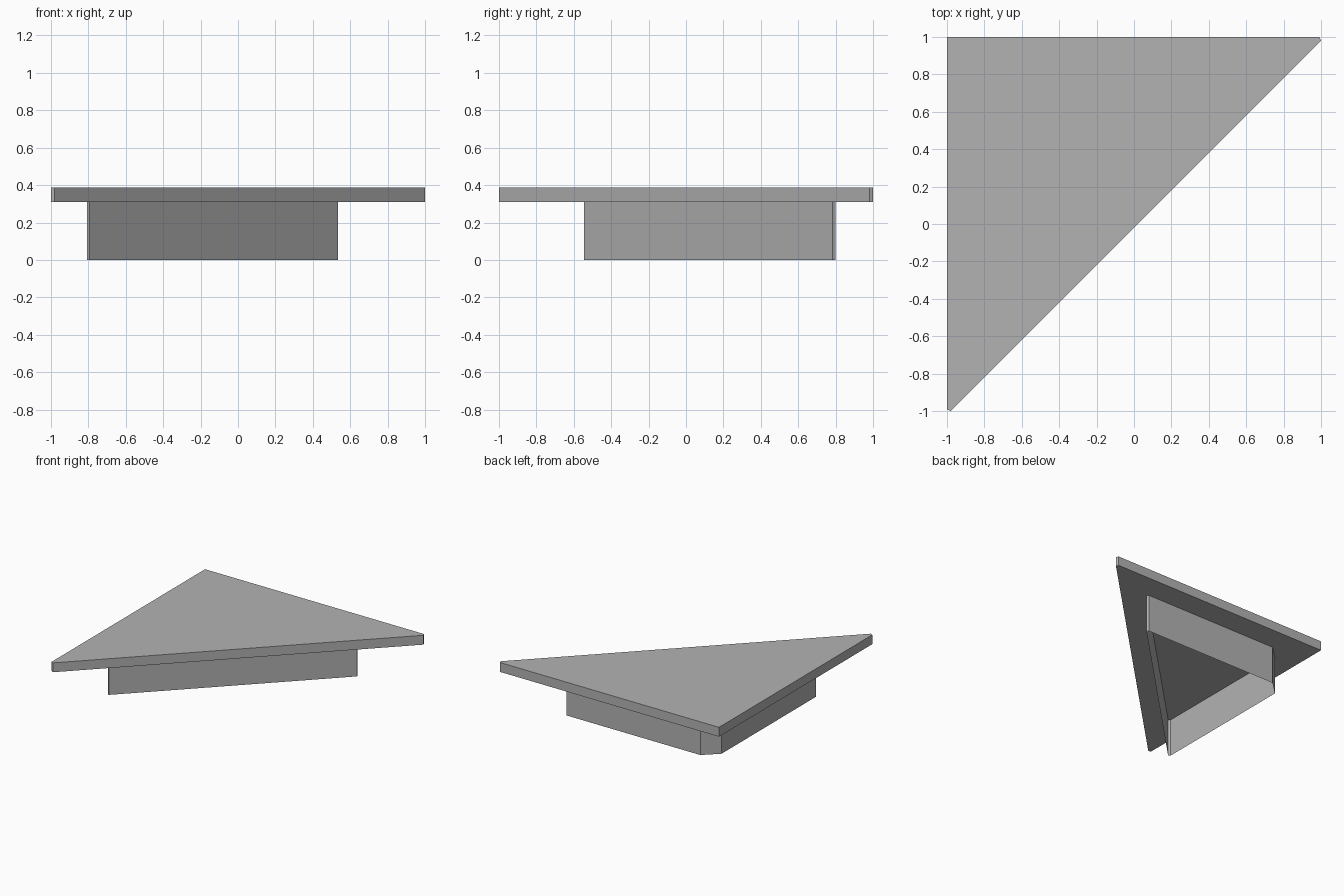
import bpy
import bmesh

cube = bpy.data.objects.get("Cube")
if cube:
    bpy.data.objects.remove(cube, do_unlink=True)

grey = bpy.data.materials.new("light_grey")
grey.use_nodes = True
grey.diffuse_color = (0.45, 0.45, 0.45, 1)
grey.node_tree.nodes["Principled BSDF"].inputs["Base Color"].default_value = (0.45, 0.45, 0.45, 1)


def extrude_outline(name, outline, z0, z1, capped):
    """Raise a plan outline from z0 to z1, with or without end caps."""
    bm = bmesh.new()
    low = [bm.verts.new((x, y, z0)) for x, y in outline]
    high = [bm.verts.new((x, y, z1)) for x, y in outline]
    n = len(outline)
    for i in range(n):
        j = (i + 1) % n
        bm.faces.new((low[i], low[j], high[j], high[i]))
    if capped:
        bm.faces.new(high)
        bm.faces.new(low[::-1])
    mesh = bpy.data.meshes.new(name)
    bm.to_mesh(mesh)
    bm.free()
    mesh.materials.append(grey)
    obj = bpy.data.objects.new(name, mesh)
    bpy.context.collection.objects.link(obj)
    return obj


# Solid triangular top with tiny blunted tips (counter-clockwise)
top_outline = [(-1, -0.99), (-0.98, -1), (1, 0.98), (0.99, 1), (-1, 1)]
extrude_outline("triangular_top", top_outline, 0.31, 0.387, True)

# Hollow skirt of thin walls, with the square corner cut off
skirt_outline = [(-0.807, -0.535), (-0.793, -0.545), (0.535, 0.783),
                 (0.525, 0.80), (-0.69, 0.80), (-0.807, 0.69)]
extrude_outline("hollow_skirt", skirt_outline, 0, 0.31, False)
